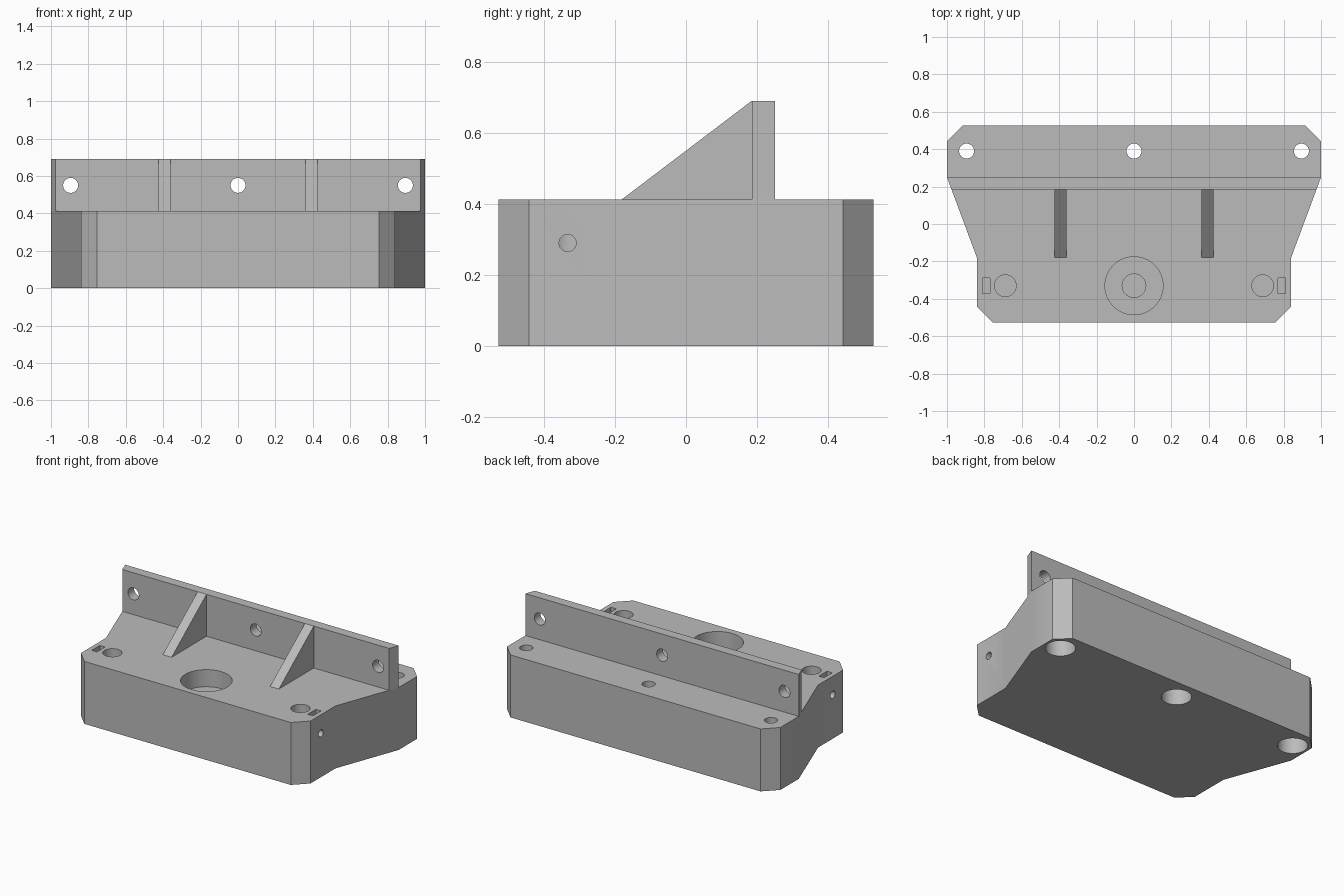
import bpy, bmesh, math
from mathutils import Matrix, Vector

cube = bpy.data.objects.get("Cube")
if cube:
    bpy.data.objects.remove(cube, do_unlink=True)

grey = bpy.data.materials.new("plain_grey")
grey.use_nodes = True
colour = (0.5, 0.5, 0.5, 1)
grey.diffuse_color = colour
grey.node_tree.nodes["Principled BSDF"].inputs["Base Color"].default_value = colour

DECK, TOP = 0.413, 0.69        # heights of block and upright
WALL_FRONT, WALL_BACK = 0.185, 0.25


def make(name, bm):
    bmesh.ops.recalc_face_normals(bm, faces=bm.faces)
    mesh = bpy.data.meshes.new(name)
    bm.to_mesh(mesh)
    bm.free()
    mesh.materials.append(grey)
    obj = bpy.data.objects.new(name, mesh)
    bpy.context.collection.objects.link(obj)
    return obj


def prism(name, points, depth):
    """Extrude a closed 3D outline along a vector."""
    bm = bmesh.new()
    face = bm.faces.new([bm.verts.new(p) for p in points])
    grown = bmesh.ops.extrude_face_region(bm, geom=[face])["geom"]
    bmesh.ops.translate(bm, vec=Vector(depth),
                        verts=[v for v in grown if isinstance(v, bmesh.types.BMVert)])
    return make(name, bm)


def rod(start, end, radius):
    """Round cutter between two points."""
    a, b = Vector(start), Vector(end)
    axis = b - a
    bm = bmesh.new()
    spin = axis.to_track_quat("Z", "Y").to_matrix().to_4x4()
    bmesh.ops.create_cone(bm, cap_ends=True, segments=48, radius1=radius, radius2=radius,
                          depth=axis.length, matrix=Matrix.Translation((a + b) / 2) @ spin)
    return make("hole_cutter", bm)


def box(centre, size):
    bm = bmesh.new()
    bmesh.ops.create_cube(bm, size=1, matrix=Matrix.Translation(centre) @ Matrix.Diagonal((*size, 1)))
    return make("slot_cutter", bm)


def cut(target, cutters):
    for c in cutters:
        c.hide_render = True
        mod = target.modifiers.new("cut", "BOOLEAN")
        mod.operation, mod.solver, mod.object = "DIFFERENCE", "EXACT", c
        bpy.ops.object.select_all(action="DESELECT")
        bpy.context.view_layer.objects.active = target
        target.select_set(True)
        bpy.ops.object.modifier_apply(modifier=mod.name)
        bpy.data.objects.remove(c, do_unlink=True)
    bpy.ops.object.shade_smooth_by_angle(angle=math.radians(30))


# Main block with chamfered corners and tapering flanks
half = [(0.755, -0.527), (0.84, -0.442), (0.84, -0.18), (1, 0.25), (1, 0.442), (0.915, 0.527)]
outline = half + [(-x, y) for x, y in reversed(half)]
block = prism("block", [(x, y, 0) for x, y in outline], (0, 0, DECK))

# Upright plate following the flank taper
flank = 0.976
plate = [(flank, WALL_FRONT), (1, WALL_BACK), (-1, WALL_BACK), (-flank, WALL_FRONT)]
wall = prism("upright_plate", [(x, y, DECK) for x, y in plate], (0, 0, TOP - DECK))

# Triangular ribs
for side, x in (("left", 0.36), ("right", -0.425)):
    prism(side + "_rib", [(x, -0.18, DECK), (x, WALL_FRONT, DECK), (x, WALL_FRONT, TOP)], (0.065, 0, 0))

# Bolt holes through the plate, and counterbored bolt holes along the back
bolts = (-0.895, 0, 0.895)
cut(wall, [rod((x, 0, 0.55), (x, 0.4, 0.55), 0.04) for x in bolts])
cutters = []
for x in bolts:
    cutters += [rod((x, 0.39, -0.1), (x, 0.39, 0.6), 0.04),
                rod((x, 0.39, -0.1), (x, 0.39, 0.28), 0.09)]

# Central recess with a deeper pilot hole
cutters += [rod((0, -0.33, 0.3), (0, -0.33, 0.6), 0.155),
            rod((0, -0.33, 0.1), (0, -0.33, 0.6), 0.063)]

# Rod sockets, nut slots and side screw holes
for s in (-1, 1):
    cutters += [rod((s * 0.688, -0.33, 0.1), (s * 0.688, -0.33, 0.6), 0.058),
                box((s * 0.79, -0.33, 0.4), (0.038, 0.085, 0.3)),
                rod((s * 0.69, -0.333, 0.29), (s * 0.95, -0.333, 0.29), 0.024)]
cut(block, cutters)
